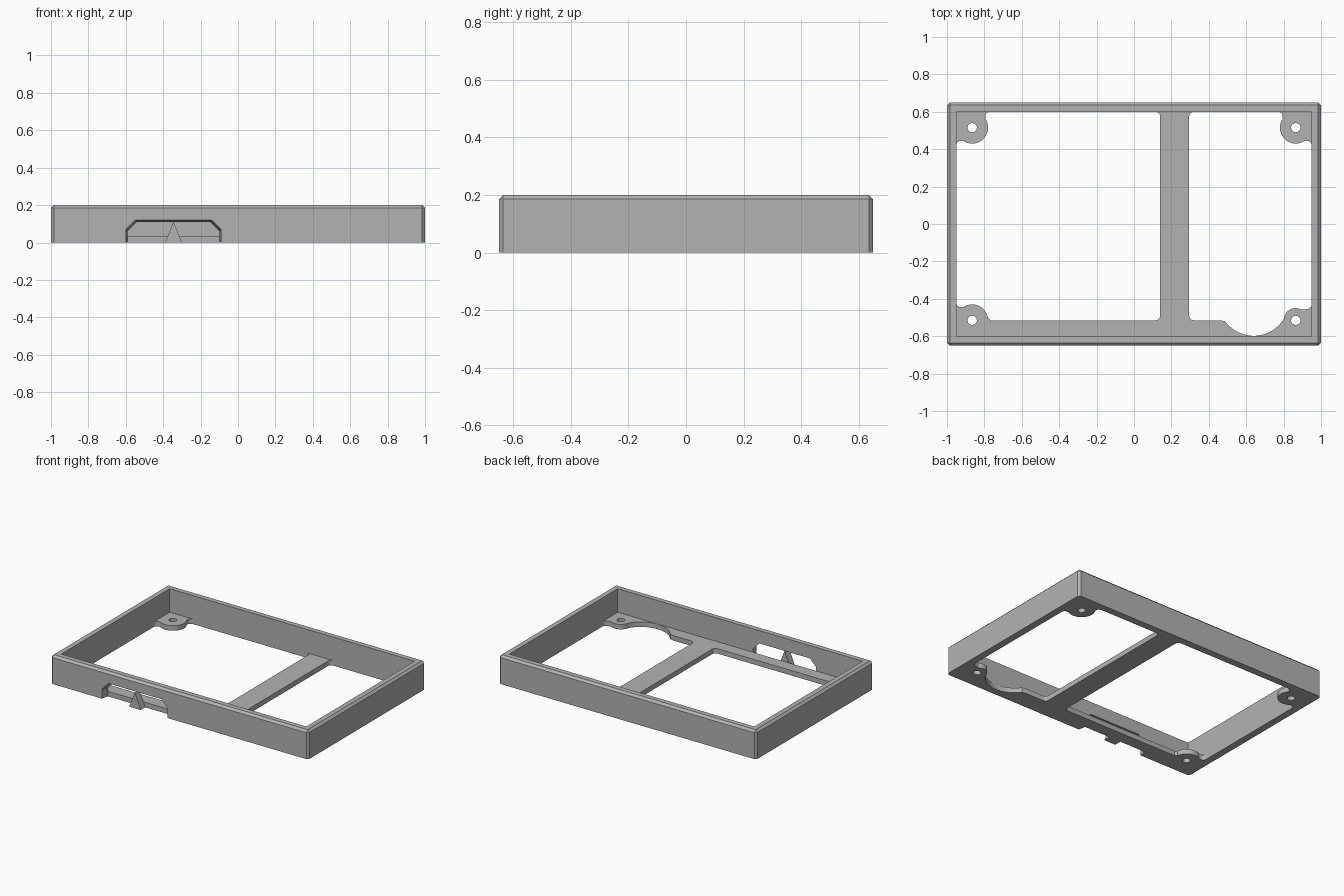
import bpy, bmesh
from math import cos, sin, radians

if "Cube" in bpy.data.objects:
    bpy.data.objects.remove(bpy.data.objects["Cube"], do_unlink=True)

grey = bpy.data.materials.new("plain grey")
grey.use_nodes = True
COLOUR = (0.45, 0.45, 0.45, 1)
grey.diffuse_color = COLOUR
grey.node_tree.nodes["Principled BSDF"].inputs["Base Color"].default_value = COLOUR

HX, HY, HEIGHT = 1.0, 0.65, 0.2      # outer half sizes and height
IX, IY, FLOOR = 0.95, 0.60, 0.035    # inner half sizes and floor thickness
BX, BY, BR = 0.865, 0.515, 0.085     # screw boss position and radius
FIL, OVER = 0.025, 0.02              # fillet radius, cutter overshoot


def add_object(name, bm):
    bmesh.ops.recalc_face_normals(bm, faces=bm.faces)
    mesh = bpy.data.meshes.new(name)
    bm.to_mesh(mesh)
    bm.free()
    mesh.materials.append(grey)
    obj = bpy.data.objects.new(name, mesh)
    bpy.context.collection.objects.link(obj)
    return obj


def loft(bm, start, end):
    """Closed solid between two matching rings of 3D points."""
    a = [bm.verts.new(p) for p in start]
    b = [bm.verts.new(p) for p in end]
    bm.faces.new(a)
    bm.faces.new(b)
    for i in range(len(a)):
        j = (i + 1) % len(a)
        bm.faces.new((a[i], a[j], b[j], b[i]))


def upright(name, outlines, lo, hi):
    bm = bmesh.new()
    for pts in outlines:
        loft(bm, [(x, y, lo) for x, y in pts], [(x, y, hi) for x, y in pts])
    return add_object(name, bm)


def crosswise(name, front, back, y0, y1):
    bm = bmesh.new()
    loft(bm, [(x, y0, z) for x, z in front], [(x, y1, z) for x, z in back])
    return add_object(name, bm)


def cut(obj, cutter):
    cutter.hide_render = True
    mod = obj.modifiers.new("cut", "BOOLEAN")
    mod.operation, mod.solver, mod.object = "DIFFERENCE", "EXACT", cutter
    bpy.context.view_layer.objects.active = obj
    bpy.ops.object.modifier_apply(modifier=mod.name)
    bpy.data.objects.remove(cutter, do_unlink=True)


def arc(cx, cy, r, a0, a1, n=8):
    steps = [radians(a0 + (a1 - a0) * i / n) for i in range(n + 1)]
    return [(cx + r * cos(a), cy + r * sin(a)) for a in steps]


def rect(x, y):
    return [(-x, -y), (x, -y), (x, y), (-x, y)]


def mirror(pts, sx, sy):
    return [(x * sx, y * sy) for x, y in pts]


# Outline pieces around a boss, for the corner at +x +y
neck_x, neck_y = BX - 0.07, BY - 0.07
top_fillet = ([(neck_x - FIL, IY + OVER)]
              + arc(neck_x - FIL, IY - FIL, FIL, 90, 0, 5))
side_fillet = (arc(IX - FIL, neck_y - FIL, FIL, 90, 0, 5)
               + [(IX + OVER, neck_y - FIL)])
back_boss = top_fillet + arc(BX, BY, BR, 145, 305, 20) + side_fillet
front_boss = [(0.765, BY)] + arc(BX, BY, BR, 188, 305, 16) + side_fillet
small_boss = (arc(BX, BY, 0.065, 190, 300, 14)
              + arc(IX - FIL, 0.43, FIL, 90, 0, 5) + [(IX + OVER, 0.43)])

# Large window on the right side, small window with a scoop on the left side
BAR_L, BAR_R = 0.14, 0.295
large_window = (mirror(front_boss, -1, -1)[::-1]
                + arc(BAR_L - FIL, -BY + FIL, FIL, -90, 0, 6)
                + arc(BAR_L - FIL, IY - FIL, FIL, 0, 90, 6)
                + [(BAR_L - FIL, IY + OVER)]
                + mirror(back_boss, -1, 1))
small_window = (arc(BAR_R + FIL, -BY + FIL, FIL, 180, 270, 6)
                + [(0.465, -BY)]
                + arc(0.64, -0.41, 0.188, 216, 329, 24)
                + mirror(small_boss, 1, -1)
                + back_boss[::-1]
                + [(BAR_R + FIL, IY + OVER)]
                + arc(BAR_R + FIL, IY - FIL, FIL, 90, 180, 6))
holes = [arc(sx * BX, sy * BY, 0.025, 0, 345, 23)
         for sx in (-1, 1) for sy in (-1, 1)]

# Floor with windows, bosses and screw holes
floor = upright("floor_plate", [rect(IX, IY)], 0, FLOOR)
cut(floor, upright("floor_cutter", [large_window, small_window] + holes, -0.1, 0.1))
bpy.ops.object.select_all(action="DESELECT")
floor.select_set(True)
bpy.context.view_layer.objects.active = floor
bpy.ops.object.shade_smooth_by_angle(angle=radians(30))

# Outer wall with chamfered upright and top edges
bm = bmesh.new()
loft(bm, [(x, y, 0) for x, y in rect(HX, HY)], [(x, y, HEIGHT) for x, y in rect(HX, HY)])
edges = [e for e in bm.edges if max(v.co.z for v in e.verts) > 0.1]
bmesh.ops.bevel(bm, geom=edges, offset=0.015, segments=1, affect="EDGES", profile=0.5)
wall = add_object("outer_wall", bm)
cut(wall, upright("cavity_cutter", [rect(IX, IY)], -0.1, 0.3))


# Tapered notch through the front wall
def notch(o):
    left, right, top, c = -0.6 + o, -0.09 - o, 0.12 - o, 0.05
    return [(left, -c), (left, top - c), (left + c, top),
            (right - c, top), (right, top - c), (right, -c)]


cut(wall, crosswise("notch_cutter", notch(0), notch(0.01), -HY - 0.002, -IY + 0.002))

# Small triangular prop standing in the notch
tri = [(-0.39, 0), (-0.3, 0), (-0.345, 0.11)]
crosswise("notch_prop", tri, tri, -HY, -IY)
